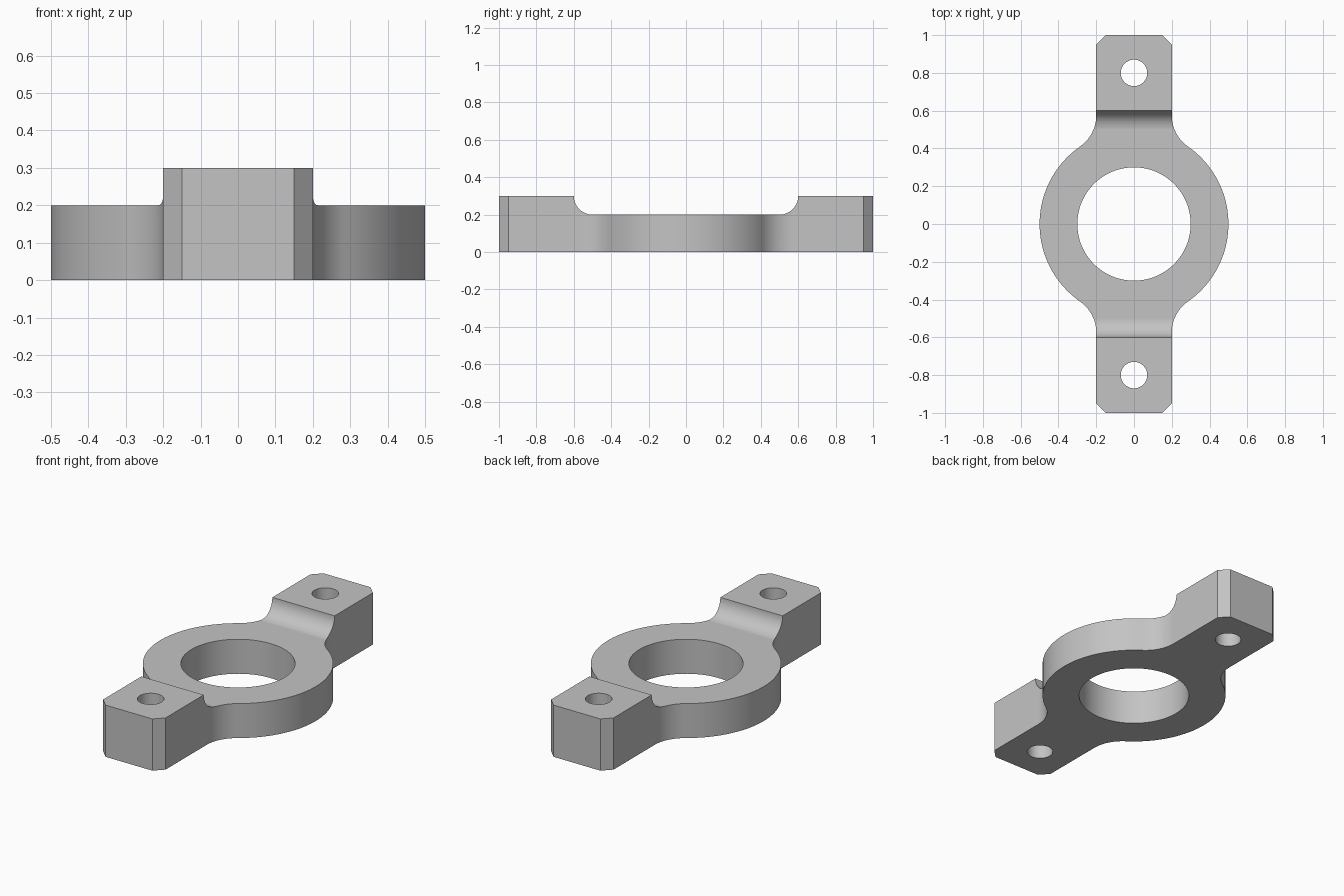
import bpy, bmesh
from math import pi, sin, cos, atan2, sqrt
from mathutils import Vector

cube = bpy.data.objects.get("Cube")
if cube:
    bpy.data.objects.remove(cube, do_unlink=True)

RING_R, BORE_R, RING_H = 0.5, 0.3, 0.2
LUG_W, LUG_END, LUG_H, CHAMFER = 0.2, 1.0, 0.3, 0.05
FILLET, COVE, LUG_START = 0.2, 0.1, 0.6
HOLE_R, HOLE_Y = 0.07, 0.8

metal = bpy.data.materials.new("light grey metal")
metal.use_nodes = True
grey = (0.55, 0.55, 0.55, 1)
metal.diffuse_color = grey
metal.node_tree.nodes["Principled BSDF"].inputs["Base Color"].default_value = grey


def arc(cx, cy, r, a0, a1, n):
    """Points along a circular arc, both ends included."""
    return [(cx + r * cos(a0 + (a1 - a0) * i / n),
             cy + r * sin(a0 + (a1 - a0) * i / n)) for i in range(n + 1)]


def prism(name, points, place, extrude):
    """Extrude a flat outline into a closed solid."""
    bm = bmesh.new()
    face = bm.faces.new([bm.verts.new(place(*p)) for p in points])
    new = bmesh.ops.extrude_face_region(bm, geom=[face])["geom"]
    bmesh.ops.translate(bm, vec=Vector(extrude),
                        verts=[v for v in new if isinstance(v, bmesh.types.BMVert)])
    bmesh.ops.recalc_face_normals(bm, faces=bm.faces)
    mesh = bpy.data.meshes.new(name)
    bm.to_mesh(mesh)
    bm.free()
    obj = bpy.data.objects.new(name, mesh)
    bpy.context.collection.objects.link(obj)
    mesh.materials.append(metal)
    return obj


def cut(body, cutter):
    """Subtract the cutter, then discard it."""
    mod = body.modifiers.new("cut", 'BOOLEAN')
    mod.operation, mod.solver, mod.object = 'DIFFERENCE', 'EXACT', cutter
    bpy.context.view_layer.objects.active = body
    bpy.ops.object.modifier_apply(modifier=mod.name)
    bpy.data.objects.remove(cutter, do_unlink=True)


# Plan outline: one quarter, mirrored to four
fx = LUG_W + FILLET
fy = sqrt((RING_R + FILLET) ** 2 - fx ** 2)
join = atan2(fy, fx)
quarter = arc(0, 0, RING_R, 0, join, 20)
quarter += arc(fx, fy, FILLET, pi + join, pi, 12)[1:]
quarter += [(LUG_W, LUG_END - CHAMFER), (LUG_W - CHAMFER, LUG_END)]
half = quarter + [(-x, y) for x, y in reversed(quarter)]
outline = half + [(x, -y) for x, y in reversed(half[1:-1])]
body = prism("flange_body", outline, lambda x, y: (x, y, 0), (0, 0, LUG_H))

# Lowered ring with a concave step up to each lug
cove = arc(LUG_START - COVE, RING_H + COVE, COVE, -pi / 2, 0, 14)
side = cove + [(LUG_START, LUG_H + 0.2)]
profile = side + [(-y, z) for y, z in reversed(side)]
cut(body, prism("step_cutter", profile, lambda y, z: (-1, y, z), (2, 0, 0)))

# Centre bore and bolt holes
for y, r, n in ((0, BORE_R, 96), (HOLE_Y, HOLE_R, 48), (-HOLE_Y, HOLE_R, 48)):
    circle = arc(0, y, r, 0, 2 * pi, n)[:-1]
    cut(body, prism("hole_cutter", circle, lambda a, b: (a, b, -0.5), (0, 0, 1.5)))

# Smooth curved walls, crisp edges
bpy.ops.object.select_all(action='DESELECT')
body.select_set(True)
bpy.context.view_layer.objects.active = body
bpy.ops.object.shade_smooth_by_angle(angle=pi / 6)
weighted = body.modifiers.new("flat face normals", 'WEIGHTED_NORMAL')
weighted.keep_sharp = True
